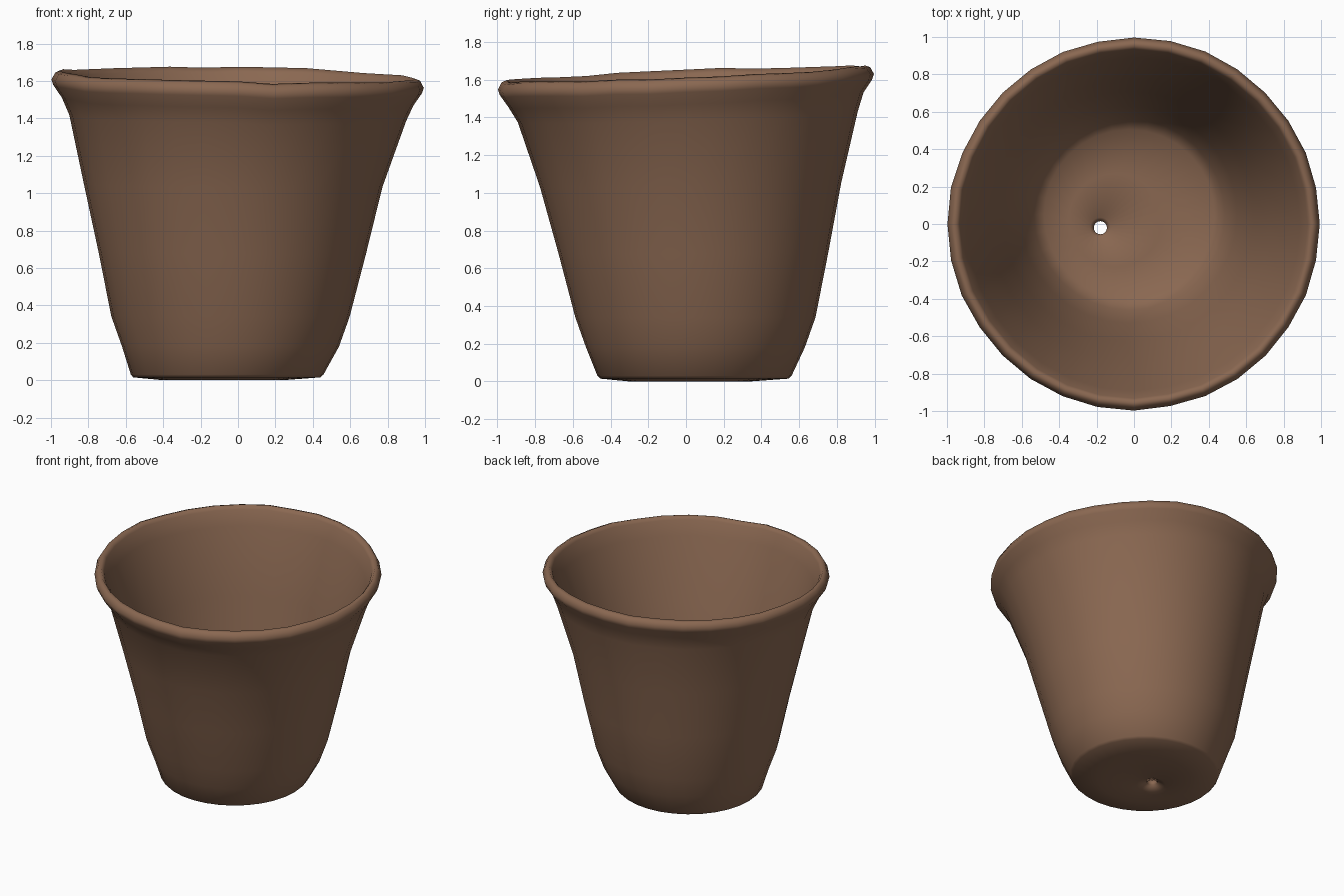
import bpy, bmesh, math, random

random.seed(4)
if "Cube" in bpy.data.objects:
    bpy.data.objects.remove(bpy.data.objects["Cube"], do_unlink=True)

SEGMENTS = 32

# Terracotta material
clay = bpy.data.materials.new("terracotta_brown")
clay.use_nodes = True
colour = (0.255, 0.138, 0.083, 1)
clay.diffuse_color = colour
bsdf = clay.node_tree.nodes["Principled BSDF"]
bsdf.inputs["Base Color"].default_value = colour
bsdf.inputs["Roughness"].default_value = 0.9

# Cross-section rings: centre x, centre y, radius, height, tilt
rings = [
    (-0.18, -0.02, 0.035, 0.03, 0),      # underside of drain hole
    (-0.17, -0.02, 0.10, 0.005, 0),
    (-0.08, 0.02, 0.32, 0.0, 0),
    (-0.06, 0.045, 0.50, 0.015, 0),      # foot
    (-0.058, 0.045, 0.515, 0.03, 0),
    (-0.04, 0.05, 0.58, 0.18, 0),        # outer wall
    (-0.04, 0.05, 0.637, 0.34, 0),
    (-0.03, 0.04, 0.715, 0.68, 0.2),
    (-0.025, 0.025, 0.798, 1.04, 0.4),
    (0.0, 0.01, 0.90, 1.40, 0.8),
    (0.0, 0.0, 0.94, 1.49, 1),
    (0.0, 0.0, 0.985, 1.555, 1),         # rim
    (0.0, 0.0, 0.995, 1.585, 1),
    (0.0, 0.0, 0.975, 1.622, 1),
    (0.0, 0.0, 0.95, 1.632, 1),
    (0.0, 0.0, 0.93, 1.605, 1),
    (0.0, 0.0, 0.89, 1.50, 1),           # inner wall
    (-0.02, 0.02, 0.75, 1.04, 0.4),
    (-0.03, 0.04, 0.67, 0.68, 0.2),
    (-0.03, 0.05, 0.58, 0.34, 0),
    (-0.025, 0.05, 0.51, 0.16, 0),
    (-0.025, 0.05, 0.455, 0.10, 0),      # floor
    (-0.10, 0.02, 0.25, 0.085, 0),
    (-0.18, -0.02, 0.055, 0.08, 0),
    (-0.18, -0.02, 0.035, 0.06, 0),      # top of drain hole
]

# One wobble per segment keeps wall thickness steady at the uneven rim
wobble = [random.uniform(-0.007, 0.007) for _ in range(SEGMENTS)]

bm = bmesh.new()
loops = []
for cx, cy, radius, height, tilt in rings:
    loop = []
    for i in range(SEGMENTS):
        angle = math.tau * i / SEGMENTS
        r = radius * (1 + 0.5 * tilt * wobble[i])
        x = cx + r * math.cos(angle)
        y = cy + r * math.sin(angle)
        z = height + tilt * (0.042 * y - 0.018 * x + wobble[i])
        loop.append(bm.verts.new((x, y, z)))
    loops.append(loop)

# Skin the rings, closing the last onto the first through the drain hole
for k, lower in enumerate(loops):
    upper = loops[(k + 1) % len(loops)]
    for i in range(SEGMENTS):
        j = (i + 1) % SEGMENTS
        bm.faces.new((lower[i], lower[j], upper[j], upper[i]))
bmesh.ops.recalc_face_normals(bm, faces=bm.faces)

mesh = bpy.data.meshes.new("flower_pot")
bm.to_mesh(mesh)
bm.free()
mesh.materials.append(clay)
pot = bpy.data.objects.new("flower_pot", mesh)
bpy.context.collection.objects.link(pot)
mesh.shade_smooth()
